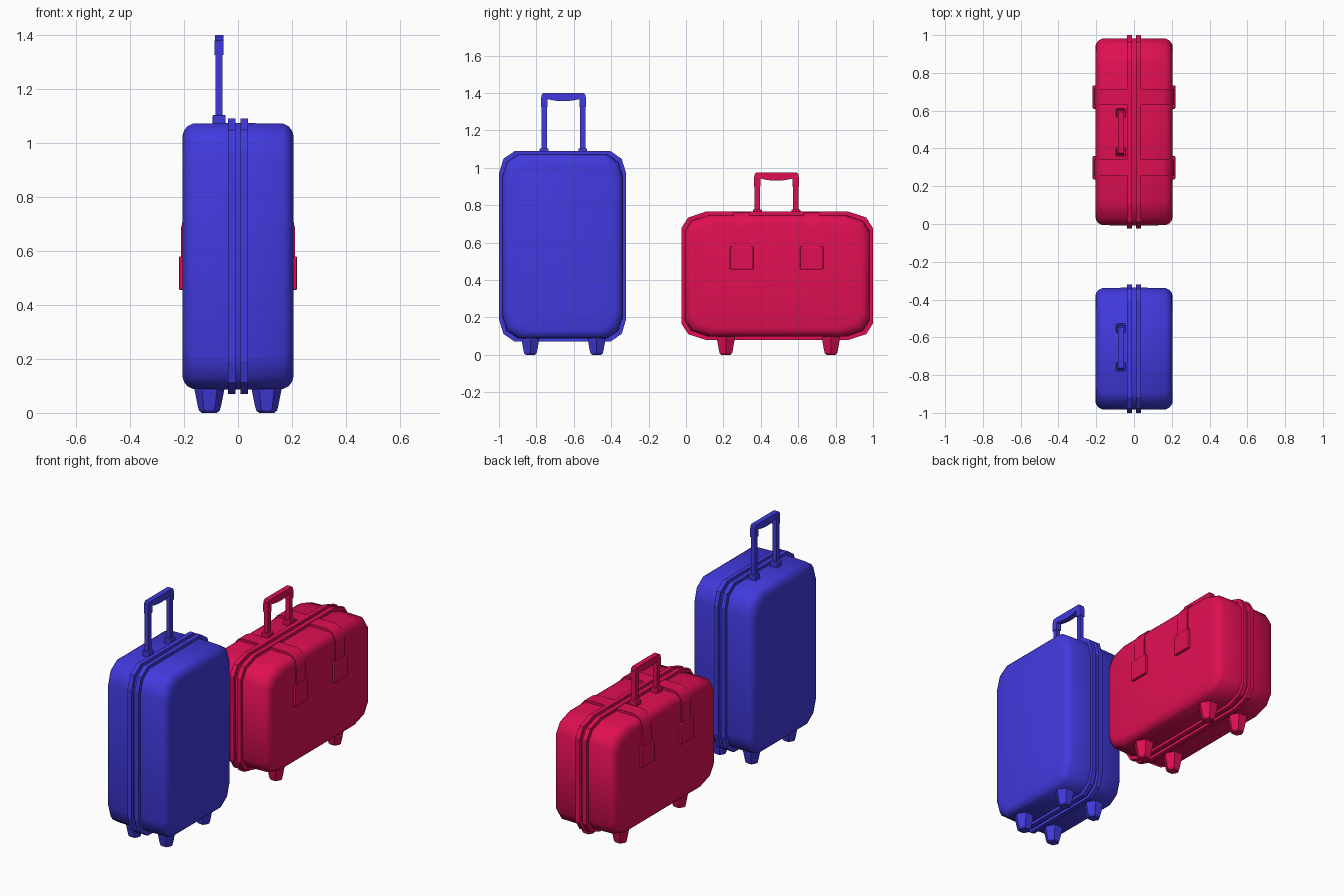
import bpy, bmesh, math

if "Cube" in bpy.data.objects:
    bpy.data.objects.remove(bpy.data.objects["Cube"])


def make_material(name, colour):
    mat = bpy.data.materials.new(name)
    mat.use_nodes = True
    mat.diffuse_color = colour
    mat.node_tree.nodes["Principled BSDF"].inputs["Base Color"].default_value = colour
    return mat


BLUE = make_material("blue", (0.053, 0.042, 0.73, 1))
RED = make_material("crimson", (0.74, 0.005, 0.085, 1))


def loft(name, rings, mat, smooth=None, bevel=0):
    """Skin a closed solid over rings with equal point counts."""
    bm = bmesh.new()
    loops = [[bm.verts.new(p) for p in ring] for ring in rings]
    count = len(loops[0])
    for a, b in zip(loops, loops[1:]):
        for i in range(count):
            j = (i + 1) % count
            bm.faces.new((a[i], a[j], b[j], b[i]))
    bm.faces.new(loops[0])
    bm.faces.new(loops[-1])
    bmesh.ops.recalc_face_normals(bm, faces=bm.faces)
    mesh = bpy.data.meshes.new(name)
    bm.to_mesh(mesh)
    bm.free()
    obj = bpy.data.objects.new(name, mesh)
    bpy.context.collection.objects.link(obj)
    mesh.materials.append(mat)
    if bevel:
        mod = obj.modifiers.new("soft_edges", "BEVEL")
        mod.width = bevel
        mod.segments = 2
    if smooth:
        bpy.ops.object.select_all(action="DESELECT")
        obj.select_set(True)
        bpy.context.view_layer.objects.active = obj
        bpy.ops.object.shade_smooth_by_angle(angle=math.radians(smooth))
    return obj


def box(name, x, y, z, mat, bevel=0):
    """Box from (low, high) ranges."""
    rings = [[(x[0], y[0], h), (x[1], y[0], h), (x[1], y[1], h), (x[0], y[1], h)] for h in z]
    return loft(name, rings, mat, bevel=bevel)


def outline(x, y, z, cut, inset):
    """Case outline with two-step corners, shrunk by inset."""
    cy, cz = sum(y) / 2, sum(z) / 2
    hy, hz = (y[1] - y[0]) / 2 - inset, (z[1] - z[0]) / 2 - inset
    a, b = cut
    corner = [(hy, hz - b), (hy - 0.28 * a, hz - 0.35 * b), (hy - a, hz)]
    points = []
    for sy, sz in ((1, 1), (-1, 1), (-1, -1), (1, -1)):
        part = [(x, cy + sy * p, cz + sz * q) for p, q in corner]
        points += part if sy * sz > 0 else part[::-1]
    return points


def foot(name, x, y, mat):
    rings = []
    for z, r in ((0.1, 0.058), (0.025, 0.043), (0.008, 0.038), (0.0, 0.028)):
        rings.append([(x + r * math.cos(i * math.pi / 3), y + r * math.sin(i * math.pi / 3), z)
                      for i in range(6)])
    loft(name, rings, mat, smooth=30)


def handle(prefix, y, base, top, mat):
    """Two posts on collars, joined by a grip that sags below."""
    x = -0.07
    for side, s in (("front", -1), ("back", 1)):
        py = y + s * 0.103
        box(f"{prefix}_{side}_collar", (x - 0.024, x + 0.024), (py - 0.024, py + 0.024),
            (base - 0.02, base + 0.03), mat, 0.004)
        box(f"{prefix}_{side}_post", (x - 0.013, x + 0.013), (py - 0.014, py + 0.014),
            (base, top - 0.03), mat)
        box(f"{prefix}_{side}_sleeve", (x - 0.017, x + 0.017), (py - 0.018, py + 0.018),
            (top - 0.075, top - 0.02), mat, 0.003)
    shape = [(-0.12, top - 0.04), (-0.116, top - 0.008), (-0.108, top),
             (0.108, top), (0.116, top - 0.008), (0.12, top - 0.04)]
    for i in range(9):
        t = 1 - i / 4
        shape.append((0.088 * t, top - 0.04 + 0.012 * (abs(t) ** 2) - 0.004))
    rings = [[(x + dx, y + p, q) for p, q in shape] for dx in (-0.016, 0.016)]
    loft(f"{prefix}_grip", rings, mat, smooth=30)


def strap(name, side, y, mat):
    """Strap from the seam, over the rounded shoulder, down to a buckle plate."""
    outer = [(0.03, 0.762), (0.15, 0.762), (0.182, 0.75), (0.202, 0.725), (0.212, 0.68), (0.212, 0.56)]
    inner = [(0.19, 0.56), (0.19, 0.68), (0.15, 0.73), (0.03, 0.73)]
    rings = [[(side * px, y + dy, pz) for px, pz in outer + inner] for dy in (-0.043, 0.043)]
    loft(name, rings, mat, smooth=40)
    xs = sorted((side * 0.19, side * 0.219))
    box(name + "_buckle", xs, (y - 0.062, y + 0.062), (0.455, 0.58), mat, 0.006)


def suitcase(prefix, y, z, cut, feet, handle_y, top, mat):
    # rounded shell
    section = [(-0.205, 0.062), (-0.2, 0.045), (-0.188, 0.029), (-0.168, 0.019)]
    section += [(-0.04, 0.017), (0.04, 0.017)] + [(-p, q) for p, q in section[::-1]]
    loft(f"{prefix}_shell", [outline(p, y, z, cut, q) for p, q in section], mat, smooth=60)
    # paired seam ridges
    for side, x in (("right", (-0.037, -0.01)), ("left", (0.01, 0.037))):
        loft(f"{prefix}_{side}_seam_ridge", [outline(p, y, z, cut, 0) for p in x], mat)
    # feet
    for row, fy in zip(("front", "back"), feet):
        for side, s in (("right", -1), ("left", 1)):
            foot(f"{prefix}_{row}_{side}_foot", s * 0.106, fy, mat)
    handle(f"{prefix}_handle", handle_y, z[1] - 0.017, top, mat)


suitcase("tall_case", (-1.0, -0.32), (0.07, 1.09), (0.085, 0.12),
         (-0.832, -0.478), -0.655, 1.4, BLUE)
suitcase("wide_case", (-0.025, 1.0), (0.08, 0.765), (0.13, 0.088),
         (0.213, 0.775), 0.484, 0.975, RED)

# straps on both faces of the wide case
for row, sy in (("front", 0.298), ("back", 0.672)):
    for side, s in (("right", -1), ("left", 1)):
        strap(f"wide_case_{row}_{side}_strap", s, sy, RED)
